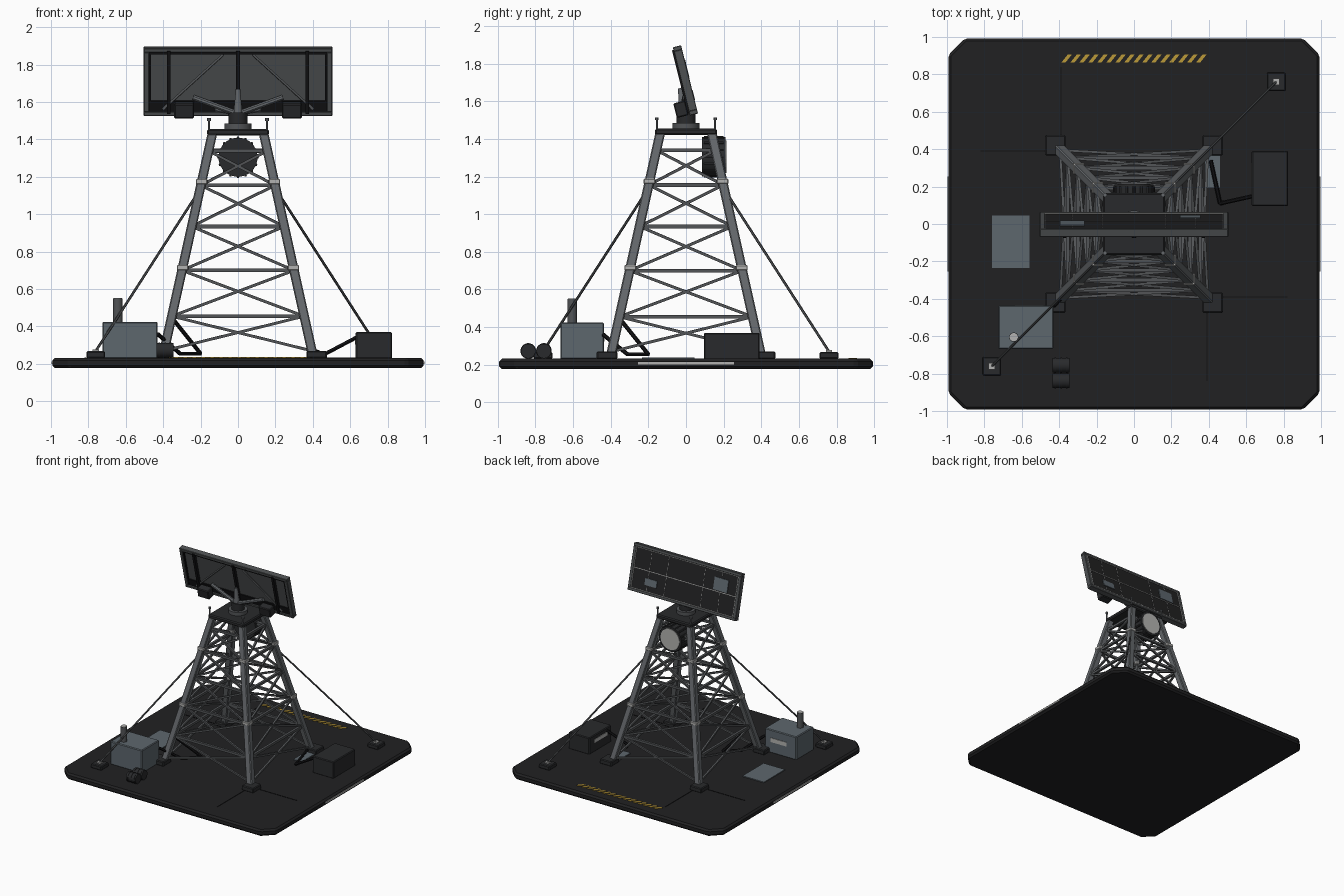
import bpy, bmesh, math
from mathutils import Matrix, Vector

cube = bpy.data.objects.get("Cube")
if cube:
    bpy.data.objects.remove(cube, do_unlink=True)


def material(name, r, g, b):
    m = bpy.data.materials.new(name)
    m.use_nodes = True
    m.diffuse_color = (r, g, b, 1)
    bsdf = m.node_tree.nodes["Principled BSDF"]
    bsdf.inputs["Base Color"].default_value = (r, g, b, 1)
    bsdf.inputs["Roughness"].default_value = 0.7
    return m


BLACK = material("black", 0.006, 0.006, 0.007)
DECK = material("deck charcoal", 0.015, 0.015, 0.016)
DARK = material("dark grey", 0.022, 0.023, 0.025)
STEEL = material("tower steel", 0.13, 0.14, 0.15)
BRACE = material("brace grey", 0.085, 0.09, 0.095)
SLATE = material("slate blue grey", 0.11, 0.135, 0.155)
PANEL = material("panel grey", 0.075, 0.08, 0.083)
LIGHT = material("light grey", 0.45, 0.45, 0.44)
YELLOW = material("hazard yellow", 0.5, 0.32, 0.04)


# Shape helpers: each adds one solid to a bmesh
def box(bm, c, s, m=Matrix()):
    t = m @ Matrix.Translation(c) @ Matrix.Diagonal((*s, 1))
    return bmesh.ops.create_cube(bm, size=1, matrix=t)["verts"]


def rod(bm, a, b, r, sides=4, r2=None, m=Matrix()):
    a, b = m @ Vector(a), m @ Vector(b)
    d = b - a
    t = Matrix.Translation((a + b) / 2) @ d.to_track_quat("Z", "Y").to_matrix().to_4x4()
    spin = Matrix.Rotation(math.pi / sides, 4, "Z")
    bmesh.ops.create_cone(bm, cap_ends=True, segments=sides, radius1=r,
                          radius2=r if r2 is None else r2, depth=d.length, matrix=t @ spin)


def path(bm, pts, r):
    for a, b in zip(pts, pts[1:]):
        rod(bm, a, b, r, 6)


def finish(name, bm, mat, bevel=0.0, smooth=False):
    mesh = bpy.data.meshes.new(name)
    bm.to_mesh(mesh)
    bm.free()
    mesh.materials.append(mat)
    ob = bpy.data.objects.new(name, mesh)
    bpy.context.collection.objects.link(ob)
    if bevel:
        mod = ob.modifiers.new("Bevel", "BEVEL")
        mod.width, mod.segments = bevel, 1
    if smooth:
        bpy.ops.object.select_all(action="DESELECT")
        ob.select_set(True)
        bpy.context.view_layer.objects.active = ob
        bpy.ops.object.shade_smooth_by_angle(angle=math.radians(35))
    return ob


def boxes(name, mat, items, bevel=0.0, m=Matrix()):
    bm = bmesh.new()
    for c, s in items:
        box(bm, c, s, m)
    return finish(name, bm, mat, bevel)


def rods(name, mat, items, sides=4, smooth=False, m=Matrix()):
    bm = bmesh.new()
    for a, b, r in items:
        rod(bm, a, b, r, sides, m=m)
    return finish(name, bm, mat, smooth=smooth)


CORNERS = [(1, 1), (-1, 1), (-1, -1), (1, -1)]
FLOOR = 0.23

# Base slab with cut corners and a bevelled rim
bm = bmesh.new()
box(bm, (0, 0, 0.205), (1.986, 1.986, 0.054))
upright = [e for e in bm.edges if abs(e.verts[0].co.z - e.verts[1].co.z) > 0.01]
bmesh.ops.bevel(bm, geom=upright, offset=0.09, segments=1, affect="EDGES", profile=0.5)
finish("base_slab", bm, DECK, 0.014)
boxes("base_side_plates", LIGHT, [((s * 0.995, 0, 0.207), (0.006, 0.51, 0.014)) for s in (1, -1)])
boxes("deck_seams", BLACK,
      [((s * -0.39, s * 0.62, 0.233), (0.006, 0.44, 0.003)) for s in (1, -1)] +
      [((s * -0.61, s * 0.39, 0.233), (0.42, 0.006, 0.003)) for s in (1, -1)])
boxes("deck_plates", SLATE, [((-0.66, -0.095, 0.235), (0.2, 0.28, 0.008)),
                             ((0.42, 0.28, 0.235), (0.08, 0.17, 0.008))])

# Slanted hazard stripes
bm = bmesh.new()
for i in range(16):
    for v in box(bm, (-0.36 + i * 0.048, 0.885, 0.234), (0.022, 0.045, 0.005)):
        v.co.x += (v.co.y - 0.885) * 0.8
finish("hazard_stripes", bm, YELLOW)


# Lattice tower
def leg_x(z):
    return 0.395 - 0.222 * (z - 0.27)


def leg_point(c, z):
    return Vector((c[0] * leg_x(z), c[1] * leg_x(z), z))


bm = bmesh.new()
for c in CORNERS:
    for v in box(bm, (0, 0, 0.84), (0.052, 0.052, 1.18)):
        v.co += Vector((c[0], c[1], 0)) * leg_x(v.co.z)
finish("tower_legs", bm, STEEL, 0.006)
boxes("leg_collars", LIGHT, [(leg_point(c, z), (0.062, 0.062, 0.028))
                             for c in CORNERS for z in (0.715, 1.175)], 0.004)
boxes("leg_feet", DARK, [((x * 0.42, y * 0.42, 0.25), (0.11, 0.11, 0.04))
                         for x, y in CORNERS], 0.006)

levels = [0.27, 0.455, 0.70, 0.935, 1.155, 1.34]
rings, crosses = [], []
for a, b in zip(CORNERS, CORNERS[1:] + CORNERS[:1]):
    for z in levels[1:]:
        rings.append((leg_point(a, z), leg_point(b, z), 0.014))
    for z0, z1 in zip(levels, levels[1:]):
        crosses.append((leg_point(a, z0), leg_point(b, z1), 0.0105))
        crosses.append((leg_point(b, z0), leg_point(a, z1), 0.0105))
rods("tower_rings", BRACE, rings)
rods("tower_cross_braces", BRACE, crosses)

# Guy wires and anchors at two opposite corners
rods("guy_wires", BRACE, [((s * 0.76, s * 0.76, 0.27), (s * 0.205, s * 0.205, 1.13), 0.007)
                          for s in (1, -1)], 6)
boxes("guy_anchors", DARK, [((s * 0.76, s * 0.76, 0.25), (0.1, 0.1, 0.036)) for s in (1, -1)], 0.006)
boxes("anchor_posts", LIGHT, [((s * 0.76, s * 0.76, 0.272), (0.034, 0.034, 0.012)) for s in (1, -1)])

# Top platform, corner posts and turntable
boxes("platform", DARK, [((0, 0, 1.438), (0.33, 0.33, 0.034))], 0.008)
rods("platform_posts", STEEL,
     [((x * 0.155, y * 0.155, 1.45), (x * 0.155, y * 0.155, 1.515), 0.006) for x, y in CORNERS] +
     [((x * 0.155, y * 0.155, 1.5), (x * 0.155, y * 0.155, 1.515), 0.011) for x, y in CORNERS], 8)
rods("turntable_ring", BRACE, [((0, 0, 1.45), (0, 0, 1.484), 0.073)], 24, True)
rods("turntable_hub", DARK, [((0, 0, 1.48), (0, 0, 1.545), 0.05)], 24, True)
bm = bmesh.new()
rod(bm, (0, -0.015, 1.53), (0, -0.03, 1.67), 0.026, 12, 0.012)
for s in (1, -1):
    rod(bm, (s * 0.02, -0.02, 1.545), (s * 0.24, -0.005, 1.625), 0.015, 8)
    rod(bm, (s * 0.02, -0.01, 1.545), (s * 0.12, 0.02, 1.56), 0.012, 8)
finish("panel_struts", bm, STEEL, smooth=True)

# Tilted antenna panel, built in its own frame
T = Matrix.Translation((0, -0.003, 1.711)) @ Matrix.Rotation(math.radians(14), 4, "X")
boxes("panel_frame", PANEL,
      [((0, 0, s * 0.175), (1.008, 0.045, 0.024)) for s in (1, -1)] +
      [((s * 0.49, 0, 0), (0.028, 0.045, 0.33)) for s in (1, -1)], 0.003, T)
boxes("panel_back_sheet", PANEL, [((0, -0.002, 0.0), (0.96, 0.012, 0.33))], 0, T)
boxes("panel_array_face", DECK, [((0, 0.011, 0), (0.956, 0.016, 0.33))], 0, T)
boxes("panel_back_rim", BLACK,
      [((0, -0.01, 0.159), (0.955, 0.018, 0.012)), ((0, -0.01, -0.133), (0.955, 0.012, 0.058))] +
      [((s * 0.472, -0.01, 0), (0.012, 0.018, 0.32)) for s in (1, -1)], 0, T)
boxes("panel_ribs", BLACK, [((x, -0.016, 0), (0.02, 0.03, 0.345)) for x in (-0.37, 0, 0.37)], 0, T)
rods("panel_diagonals", BRACE, [((s * 0.08, -0.014, 0.15), (s * 0.4, -0.014, -0.15), 0.008)
                                for s in (1, -1)], 4, m=T)
boxes("array_seams", LIGHT,
      [((0, 0.02, 0), (0.956, 0.004, 0.005))] +
      [((0, 0.02, s * 0.161), (0.956, 0.004, 0.004)) for s in (1, -1)] +
      [((s * 0.474, 0.02, 0), (0.004, 0.004, 0.32)) for s in (1, -1)] +
      [((x, 0.02, -0.14 + k * 0.04), (0.004, 0.004, 0.022)) for x in (-0.33, -0.17, 0.17, 0.33)
       for k in range(8)], 0, T)
boxes("array_patches", SLATE, [((0.3, 0.021, -0.085), (0.11, 0.008, 0.055)),
                               ((-0.33, 0.021, 0.06), (0.13, 0.008, 0.1))], 0, T)
boxes("feed_boxes", DARK, [((s * 0.288, -0.06, -0.143), (0.106, 0.065, 0.08)) for s in (1, -1)], 0.006, T)

# Relay drum on the rear of the tower
bm = bmesh.new()
rod(bm, (0, 0.085, 1.305), (0, 0.21, 1.305), 0.105, 24)
for i in range(16):
    a = math.tau * i / 16
    x, z = 0.104 * math.cos(a), 1.305 + 0.104 * math.sin(a)
    rod(bm, (x, 0.095, z), (x, 0.2, z), 0.008, 6)
finish("relay_drum", bm, DARK, smooth=True)
rods("relay_face", LIGHT, [((0, 0.208, 1.305), (0, 0.214, 1.305), 0.088)], 24)
boxes("relay_bracket", BRACE, [((0, 0.12, 1.34), (0.3, 0.03, 0.025))])

# Generator with exhaust
boxes("generator", SLATE, [((-0.578, -0.552, 0.327), (0.295, 0.232, 0.196))], 0.006)
rods("generator_exhaust", BRACE, [((-0.643, -0.605, 0.4), (-0.643, -0.605, 0.55), 0.025)], 16, True)
rods("exhaust_cap", LIGHT, [((-0.643, -0.605, 0.548), (-0.643, -0.605, 0.553), 0.022)], 16)
boxes("generator_label", LIGHT, [((-0.56, -0.435, 0.34), (0.15, 0.006, 0.035))])

# Fuel drums
bm = bmesh.new()
for y in (-0.755, -0.838):
    rod(bm, (-0.435, y, 0.273), (-0.345, y, 0.273), 0.039, 20)
    for x in (-0.42, -0.39, -0.36):
        rod(bm, (x - 0.004, y, 0.273), (x + 0.004, y, 0.273), 0.042, 20)
finish("fuel_drums", bm, DARK, smooth=True)

# Equipment cabinet
boxes("cabinet", DARK, [((0.727, 0.243, 0.299), (0.195, 0.295, 0.142))], 0.006)
boxes("cabinet_label", LIGHT, [((0.629, 0.24, 0.32), (0.006, 0.17, 0.03))])

# Power cables
bm = bmesh.new()
path(bm, [(-0.43, -0.44, 0.36), (-0.31, -0.31, 0.255), (-0.2, -0.2, 0.255), (-0.34, -0.34, 0.43)], 0.011)
path(bm, [(0.41, 0.34, 0.27), (0.46, 0.11, 0.25), (0.64, 0.15, 0.345)], 0.011)
finish("power_cables", bm, BLACK)
